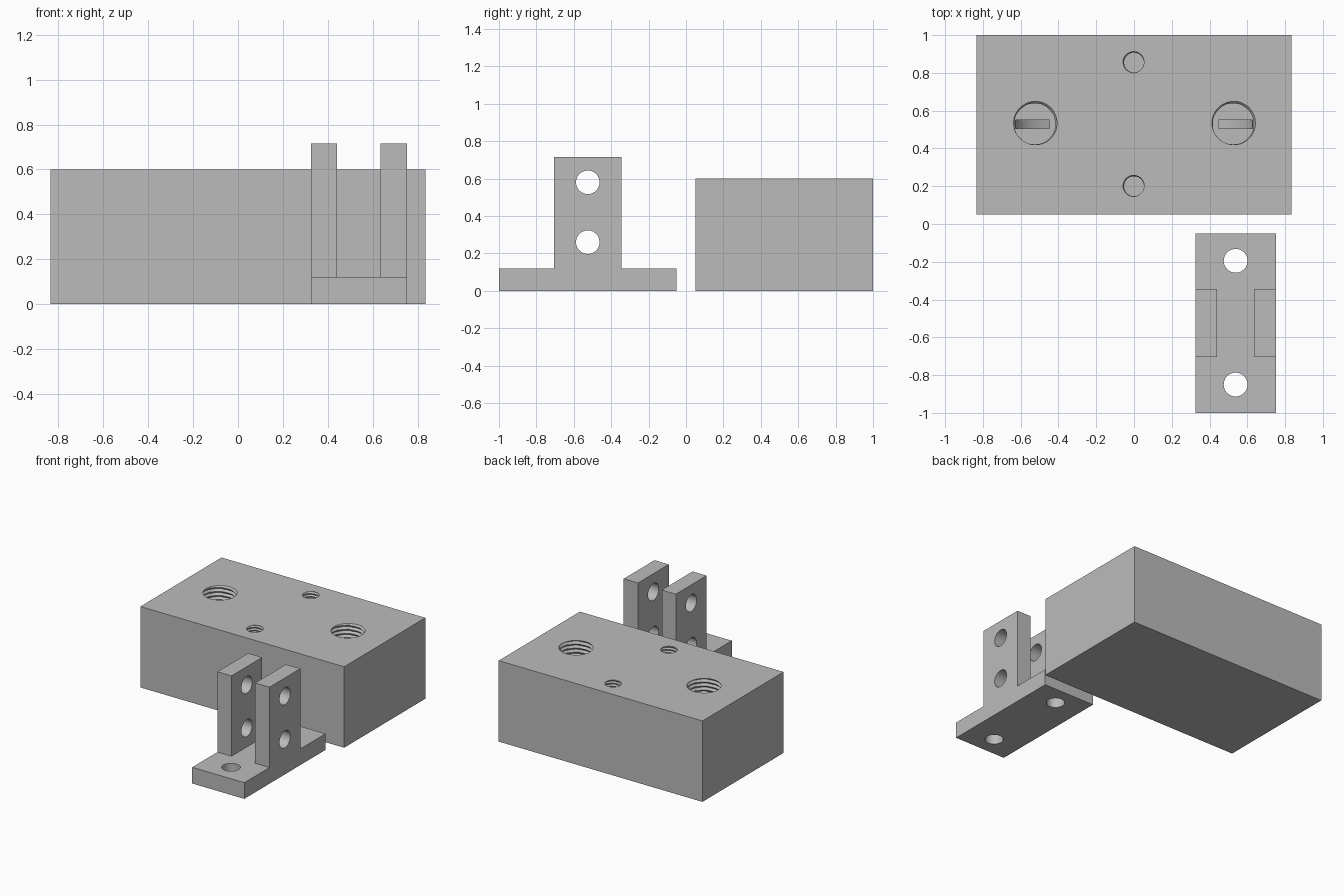
import bpy, bmesh, math
from mathutils import Matrix, Vector

if "Cube" in bpy.data.objects:
    bpy.data.objects.remove(bpy.data.objects["Cube"])

gray = bpy.data.materials.new("machined_gray")
gray.use_nodes = True
COLOR = (0.5, 0.5, 0.5, 1)
gray.diffuse_color = COLOR
gray.node_tree.nodes["Principled BSDF"].inputs["Base Color"].default_value = COLOR


def finish(name, bm):
    bmesh.ops.recalc_face_normals(bm, faces=bm.faces)
    mesh = bpy.data.meshes.new(name)
    bm.to_mesh(mesh)
    bm.free()
    mesh.materials.append(gray)
    obj = bpy.data.objects.new(name, mesh)
    bpy.context.collection.objects.link(obj)
    return obj


def box(name, low, high):
    low, high = Vector(low), Vector(high)
    bm = bmesh.new()
    bmesh.ops.create_cube(bm, size=1, matrix=Matrix.Translation((low + high) / 2)
                          @ Matrix.Diagonal((*(high - low), 1)))
    return finish(name, bm)


def prism(name, points, shift):
    """Extrude a flat outline along the shift vector."""
    bm = bmesh.new()
    face = bm.faces.new([bm.verts.new(p) for p in points])
    result = bmesh.ops.extrude_face_region(bm, geom=[face])
    moved = [v for v in result["geom"] if isinstance(v, bmesh.types.BMVert)]
    bmesh.ops.translate(bm, verts=moved, vec=shift)
    return finish(name, bm)


def drill(center, radius, length, axis):
    bm = bmesh.new()
    turn = Matrix.Rotation(math.pi / 2, 4, "Y") if axis == "X" else Matrix()
    bmesh.ops.create_cone(bm, cap_ends=True, segments=48, radius1=radius, radius2=radius,
                          depth=length, matrix=Matrix.Translation(center) @ turn)
    return finish("drill_cutter", bm)


def tap(x, y, top, depth, minor, major, pitch, segments=40, steps=8):
    """Helical thread cutter: the radius follows a triangle wave along the helix."""
    bm = bmesh.new()
    rings = []
    for i in range(round(depth / pitch * steps) + 1):
        ring = []
        for j in range(segments):
            phase = (i / steps - j / segments) % 1
            r = minor + (major - minor) * (1 - abs(2 * phase - 1))
            a = math.tau * j / segments
            ring.append(bm.verts.new((x + r * math.cos(a), y + r * math.sin(a),
                                      top - depth + i * pitch / steps)))
        rings.append(ring)
    for lower, upper in zip(rings, rings[1:]):
        for j in range(segments):
            k = (j + 1) % segments
            bm.faces.new((lower[j], lower[k], upper[k], upper[j]))
    bm.faces.new(rings[0])
    bm.faces.new(rings[-1])
    return finish("tap_cutter", bm)


def cut(target, cutters):
    for cutter in cutters:
        cutter.hide_render = True
        mod = target.modifiers.new("cut", "BOOLEAN")
        mod.operation = "DIFFERENCE"
        mod.solver = "EXACT"
        mod.object = cutter
    bpy.ops.object.select_all(action="DESELECT")
    target.select_set(True)
    bpy.context.view_layer.objects.active = target
    for mod in list(target.modifiers):
        bpy.ops.object.modifier_apply(modifier=mod.name)
    for cutter in cutters:
        bpy.data.objects.remove(cutter)
    bpy.ops.object.shade_smooth_by_angle(angle=math.radians(25))


# Block with large and small threaded ports
block = box("port_block", (-0.835, 0.05, 0), (0.835, 1, 0.6))
taps = [tap(s * 0.525, 0.53, 0.61, 0.3, 0.108, 0.122, 0.03) for s in (-1, 1)]
taps += [tap(0, y, 0.61, 0.25, 0.052, 0.06, 0.022) for y in (0.2, 0.855)]

# Curved channel joining the floors of the two large ports
STEPS = 32
arc = [math.pi + math.pi * i / STEPS for i in range(STEPS + 1)]
outline = [(0.63 * math.cos(a), 0.505, 0.33 + 0.26 * math.sin(a)) for a in arc]
outline += [(0.455 * math.cos(a), 0.505, 0.33 + 0.12 * math.sin(a)) for a in reversed(arc)]
cut(block, taps + [prism("channel_cutter", outline, (0, 0.045, 0))])

# Clevis bracket: T-shaped side profile with a slot between the two lugs
profile = [(-1, 0), (-0.05, 0), (-0.05, 0.12), (-0.345, 0.12), (-0.345, 0.715),
           (-0.705, 0.715), (-0.705, 0.12), (-1, 0.12)]
bracket = prism("clevis_bracket", [(0.325, y, z) for y, z in profile], (0.427, 0, 0))
slot = box("slot_cutter", (0.44, -0.8, 0.12), (0.635, -0.2, 0.9))
pin_holes = [drill((0.54, -0.525, z), 0.063, 0.8, "X") for z in (0.26, 0.58)]
bolt_holes = [drill((0.538, y, 0.06), 0.063, 0.4, "Z") for y in (-0.195, -0.85)]
cut(bracket, [slot] + pin_holes + bolt_holes)
